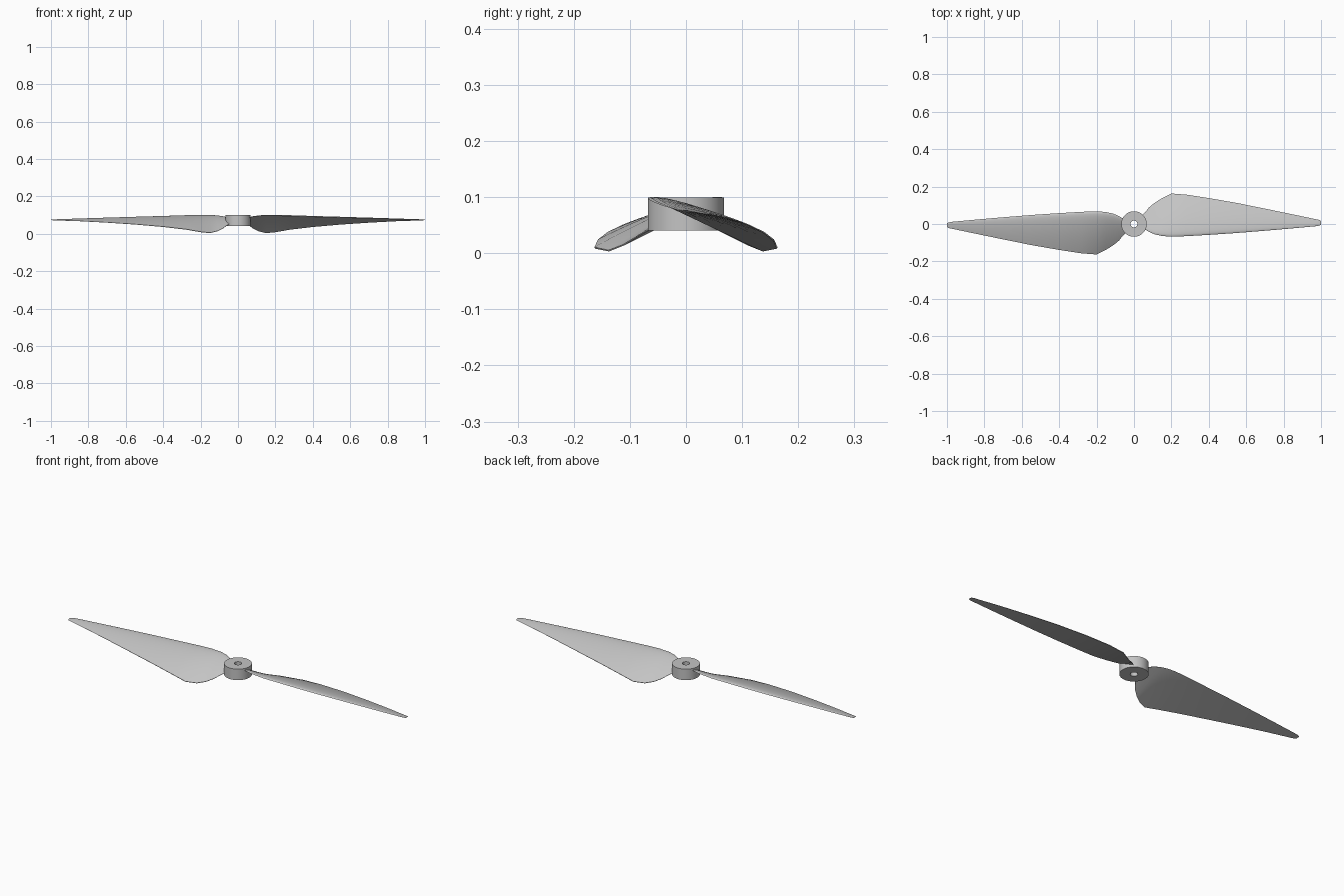
import bpy, bmesh, math

if "Cube" in bpy.data.objects:
    bpy.data.objects.remove(bpy.data.objects["Cube"], do_unlink=True)

# One flat colour for the whole propeller
grey = bpy.data.materials.new("light grey")
grey.use_nodes = True
colour = (0.55, 0.55, 0.55, 1)
grey.diffuse_color = colour
grey.node_tree.nodes["Principled BSDF"].inputs["Base Color"].default_value = colour


def finish(name, bm, angle):
    bmesh.ops.recalc_face_normals(bm, faces=bm.faces)
    mesh = bpy.data.meshes.new(name)
    bm.to_mesh(mesh)
    bm.free()
    mesh.materials.append(grey)
    obj = bpy.data.objects.new(name, mesh)
    bpy.context.collection.objects.link(obj)
    bpy.ops.object.select_all(action="DESELECT")
    obj.select_set(True)
    bpy.context.view_layer.objects.active = obj
    bpy.ops.object.shade_smooth_by_angle(angle=math.radians(angle))
    return obj


def skin(bm, rings, closed):
    """Join neighbouring rings of vertices with quads."""
    pairs = list(zip(rings, rings[1:] + rings[:1]))
    for a, b in pairs if closed else pairs[:-1]:
        for i in range(len(a)):
            j = (i + 1) % len(a)
            bm.faces.new((a[i], a[j], b[j], b[i]))


# Hub: a rectangular profile turned about the shaft hole
bm = bmesh.new()
rings = []
for r, z in [(0.018, 0.04), (0.068, 0.04), (0.068, 0.099), (0.018, 0.099)]:
    angles = [math.tau * k / 64 for k in range(64)]
    rings.append([bm.verts.new((r * math.cos(a), r * math.sin(a), z)) for a in angles])
skin(bm, rings, True)
finish("hub", bm, 30)

# Blade stations: span, leading edge y and z, trailing edge y and z
STATIONS = [
    (0.04, -0.012, 0.080, 0.045, 0.055),
    (0.06, -0.030, 0.087, 0.062, 0.043),
    (0.08, -0.042, 0.092, 0.088, 0.028),
    (0.11, -0.055, 0.096, 0.112, 0.013),
    (0.15, -0.064, 0.098, 0.137, 0.003),
    (0.20, -0.068, 0.097, 0.162, 0.008),
    (0.28, -0.065, 0.095, 0.156, 0.022),
    (0.40, -0.058, 0.091, 0.138, 0.036),
    (0.55, -0.048, 0.087, 0.112, 0.049),
    (0.70, -0.036, 0.083, 0.082, 0.059),
    (0.85, -0.023, 0.079, 0.051, 0.067),
    (0.97, -0.012, 0.076, 0.026, 0.071),
    (0.99, -0.009, 0.075, 0.022, 0.072),
    (1.00, -0.004, 0.074, 0.016, 0.073),
]
STEPS = 14
# Flat-bottomed aerofoil: chord fraction and height above the chord
upper = []
for k in range(STEPS + 1):
    t = (1 - math.cos(math.pi * k / STEPS)) / 2
    upper.append((t, 0.16 * math.sqrt(t) * (1 - t) + 0.012 * t))
lower = [(t, 0) for t, h in reversed(upper[1:])]
section = upper + lower


def blade(name, turn):
    bm = bmesh.new()
    rings = []
    for x, y0, z0, y1, z1 in STATIONS:
        dy, dz = y1 - y0, z1 - z0
        ring = []
        for t, h in section:
            y, z = y0 + dy * t - dz * h, z0 + dz * t + dy * h
            ring.append(bm.verts.new((turn * x, turn * y, z)))
        rings.append(ring)
    skin(bm, rings, False)
    bm.faces.new(rings[0])
    bm.faces.new(rings[-1])
    finish(name, bm, 40)


# Two blades, half a turn apart
blade("left_blade", 1)
blade("right_blade", -1)
